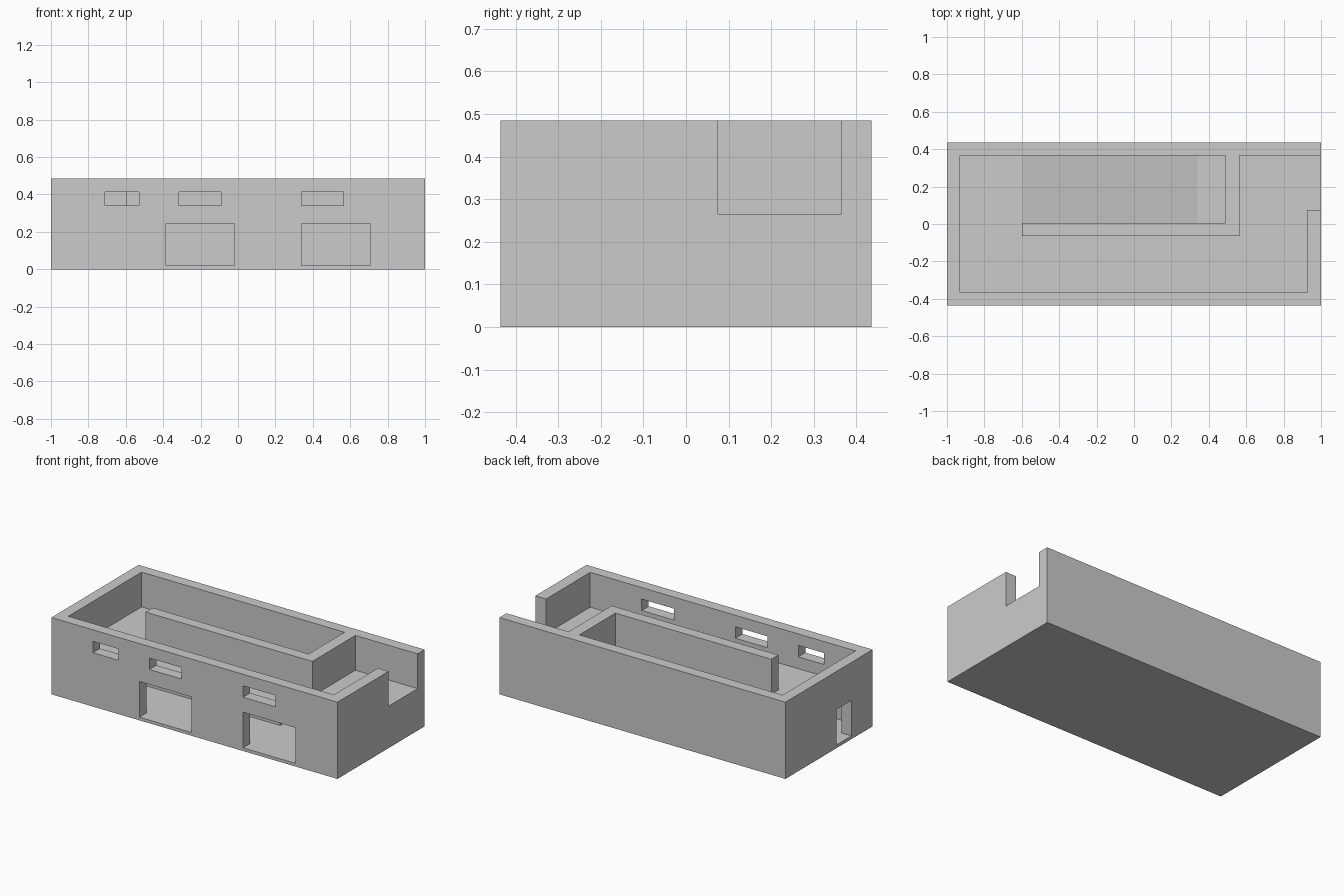
import bpy, bmesh

if "Cube" in bpy.data.objects:
    bpy.data.objects.remove(bpy.data.objects["Cube"])

GROUND, CEILING, DECK, TOP = 0.02, 0.245, 0.265, 0.485
WX0, WX1, WY = -0.93, 0.925, 0.365          # inner faces of the outer walls


def prism(name, profile, y0, y1):
    """Extrude an x/z profile from y0 to y1."""
    bm = bmesh.new()
    face = bm.faces.new([bm.verts.new((x, y0, z)) for x, z in profile])
    ext = bmesh.ops.extrude_face_region(bm, geom=[face])
    moved = [v for v in ext["geom"] if isinstance(v, bmesh.types.BMVert)]
    bmesh.ops.translate(bm, verts=moved, vec=(0, y1 - y0, 0))
    bmesh.ops.recalc_face_normals(bm, faces=bm.faces[:])
    mesh = bpy.data.meshes.new(name)
    bm.to_mesh(mesh)
    bm.free()
    obj = bpy.data.objects.new(name, mesh)
    bpy.context.collection.objects.link(obj)
    return obj


def box(name, x0, x1, y0, y1, z0, z1):
    return prism(name, [(x0, z0), (x1, z0), (x1, z1), (x0, z1)], y0, y1)


# Two-storey building block, hollowed out below
building = box("parking_building", -1, 1, -0.435, 0.435, 0, TOP)

cutters = [
    # Upper deck: front lane, left turn, right lane, entrance notch
    box("deck_front", WX0, WX1, -WY, -0.065, DECK, 0.6),
    box("deck_left", WX0, -0.6, -WY, WY, DECK, 0.6),
    box("deck_right", 0.565, WX1, -WY, WY, DECK, 0.6),
    box("entrance_notch", 0.8, 1.1, 0.075, WY, DECK, 0.6),
    # Lower storey: front hall and right-hand turning room
    box("lower_hall", WX0, WX1, -WY, -0.065, GROUND, CEILING),
    box("lower_room", 0.34, WX1, -WY, WY, GROUND, CEILING),
    # Ramp well, leaving the sloping ramp as its floor
    prism("ramp_well", [(-0.7, DECK), (-0.6, DECK), (0.34, GROUND),
                        (0.49, GROUND), (0.49, 0.6), (-0.7, 0.6)], 0.005, WY),
    # Side door in the left wall
    box("side_door", -1.1, -0.85, -0.225, -0.075, GROUND, CEILING),
]

# Upper windows and lower gateways in the front wall
for x0, x1 in [(-0.71, -0.53), (-0.315, -0.09), (0.34, 0.565)]:
    cutters.append(box("window", x0, x1, -0.5, -0.3, 0.34, 0.412))
for x0, x1 in [(-0.385, -0.02), (0.34, 0.705)]:
    cutters.append(box("gateway", x0, x1, -0.5, -0.3, GROUND, CEILING))

# Carve every opening, then discard the cutters
bpy.context.view_layer.objects.active = building
for cutter in cutters:
    cutter.hide_render = True
    mod = building.modifiers.new(cutter.name, 'BOOLEAN')
    mod.operation = 'DIFFERENCE'
    mod.solver = 'EXACT'
    mod.object = cutter
    bpy.ops.object.modifier_apply(modifier=mod.name)
    bpy.data.objects.remove(cutter)
